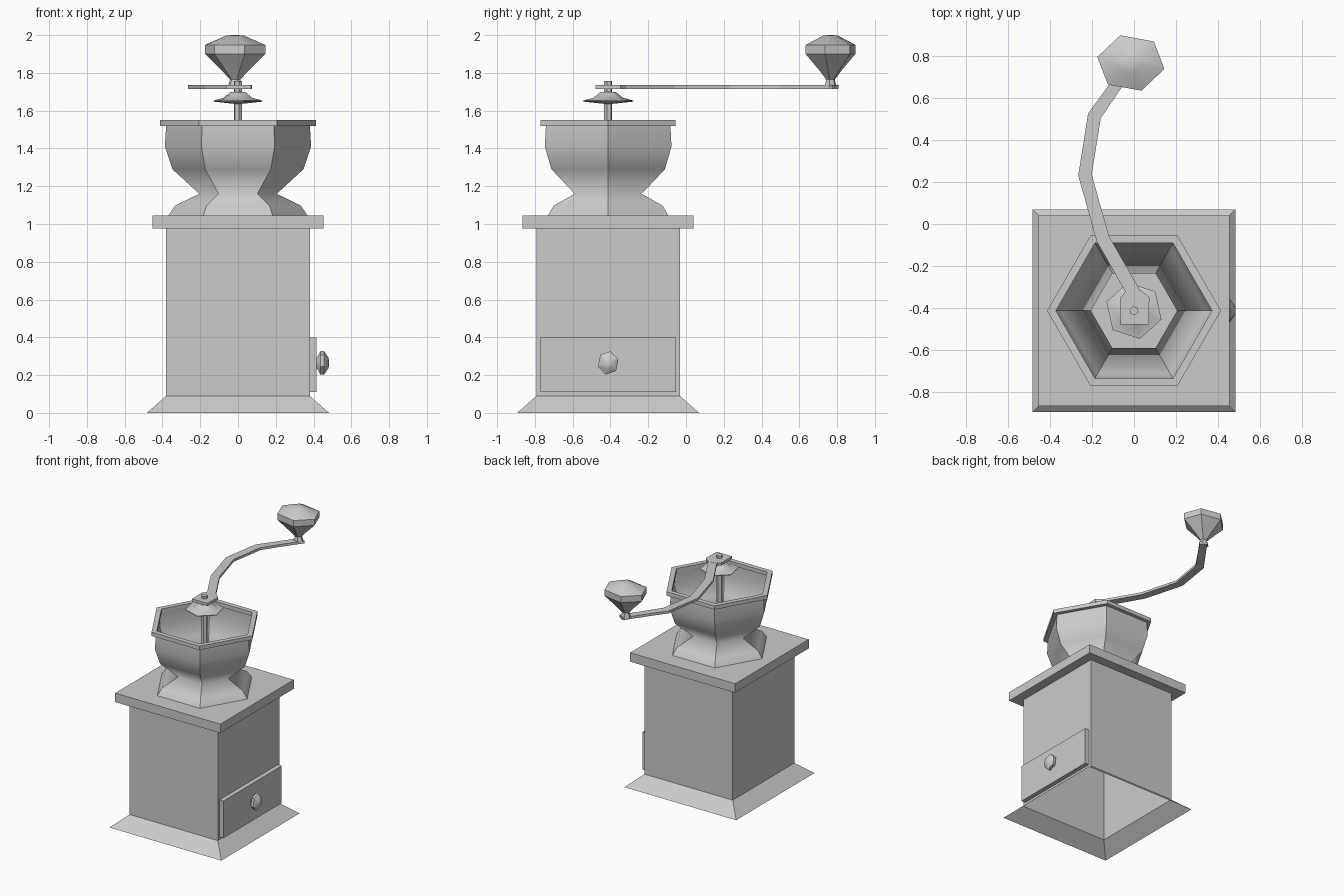
import bpy, bmesh
from math import cos, sin, radians, pi
from mathutils import Vector, Matrix

if "Cube" in bpy.data.objects:
    bpy.data.objects.remove(bpy.data.objects["Cube"])

CY = -0.412          # centre line of the mill body


def finish(name, bm, smooth=None):
    bmesh.ops.recalc_face_normals(bm, faces=bm.faces[:])
    me = bpy.data.meshes.new(name)
    bm.to_mesh(me)
    bm.free()
    ob = bpy.data.objects.new(name, me)
    bpy.context.collection.objects.link(ob)
    if smooth:
        bpy.context.view_layer.objects.active = ob
        ob.select_set(True)
        bpy.ops.object.shade_smooth_by_angle(angle=radians(smooth))
        ob.select_set(False)
    return ob


def lathe(name, profile, centre, n=6, phase=0, scale=(1, 1), caps=(True, True),
          closed=False, to_x=False, smooth=None, ridges=False):
    """Few-sided turned part: profile is (radius, height) from bottom to top."""
    bm = bmesh.new()
    rings = [[bm.verts.new((r * scale[0] * cos(radians(phase) + 2 * pi * i / n),
                            r * scale[1] * sin(radians(phase) + 2 * pi * i / n), z))
              for i in range(n)] for r, z in profile]
    pairs = list(zip(rings, rings[1:]))
    if closed:
        pairs.append((rings[-1], rings[0]))
    for a, b in pairs:
        for i in range(n):
            j = (i + 1) % n
            bm.faces.new((a[i], a[j], b[j], b[i]))
    for ring, cap in zip((rings[0], rings[-1]), caps):
        if cap and not closed:
            bm.faces.new(ring)
    if ridges:       # smooth along the profile, sharp along the corners
        for f in bm.faces:
            f.smooth = True
        for e in bm.edges:
            if abs(e.verts[0].co.z - e.verts[1].co.z) > 1e-4:
                e.smooth = False
    if to_x:
        bm.transform(Matrix.Rotation(pi / 2, 4, 'Y'))
    bm.transform(Matrix.Translation(centre))
    return finish(name, bm, smooth)


def box(name, lo, hi):
    bm = bmesh.new()
    bmesh.ops.create_cube(bm, size=1)
    lo, hi = Vector(lo), Vector(hi)
    for v in bm.verts:
        v.co = (lo + hi) / 2 + v.co * (hi - lo)
    return finish(name, bm)


def prism(name, outline, z0, z1):
    bm = bmesh.new()
    f = bm.faces.new([bm.verts.new((x, y, z0)) for x, y in outline])
    new = bmesh.ops.extrude_face_region(bm, geom=[f], use_keep_orig=True)['geom']
    bmesh.ops.translate(bm, vec=(0, 0, z1 - z0),
                        verts=[g for g in new if isinstance(g, bmesh.types.BMVert)])
    return finish(name, bm)


# Square body: flared skirt and hollow case, open underneath
D = 2 ** 0.5
lathe("base_skirt", [(0.482 * D, 0), (0.38 * D, 0.09)], (0, CY, 0), 4, 45,
      caps=(False, False))
lathe("case", [(0.38 * D, 0.09), (0.38 * D, 0.98)], (0, CY, 0), 4, 45,
      caps=(False, False))
box("case_lid", (-0.453, CY - 0.453, 0.975), (0.453, CY + 0.453, 1.045))

# Drawer front and its knob on the right side
box("drawer_front", (0.375, CY - 0.358, 0.11), (0.415, CY + 0.358, 0.40))
lathe("drawer_knob", [(0.025, 0.41), (0.035, 0.422), (0.063, 0.436), (0.063, 0.456),
                      (0.03, 0.478), (0.012, 0.482)],
      (0, CY, 0.265), phase=-12, scale=(1, 0.9), to_x=True, smooth=30)

# Hexagonal hopper: waisted thin bowl with a thick rim
lathe("hopper", [(0.368, 1.045), (0.333, 1.097), (0.205, 1.16), (0.347, 1.29),
                 (0.387, 1.41), (0.38, 1.53)],
      (0, CY, 0), caps=(False, False), ridges=True)
lathe("hopper_rim", [(0.413, 1.52), (0.413, 1.55), (0.371, 1.55), (0.371, 1.52)],
      (0, CY, 0), closed=True)

# Shaft and dust cap
lathe("crank_shaft", [(0.022, 1.04), (0.022, 1.756)], (0, CY, 0), phase=-18)
lathe("shaft_cap", [(0.02, 1.636), (0.137, 1.648), (0.137, 1.653), (0.08, 1.668),
                    (0.04, 1.70)],
      (0, CY, 0), phase=-18, smooth=30)

# Bent crank arm: flat bar following a centre path, with end plate on the shaft
path = [Vector(p) for p in [(0.02, -0.37), (-0.005, -0.32), (-0.148, -0.07), (-0.233, 0.233),
                            (-0.188, 0.514), (-0.08, 0.667), (0.008, 0.79)]]
left, right = [], []
for i, p in enumerate(path):
    t = (path[min(i + 1, len(path) - 1)] - path[max(i - 1, 0)]).normalized()
    side = Vector((-t.y, t.x)) * (0.032 if 0 < i < 5 else 0.028)
    left.append(p + side)
    right.append(p - side)
prism("crank_arm", right + left[::-1], 1.716, 1.735)
prism("crank_plate", [(-0.063, -0.478), (0.07, -0.478), (0.073, -0.348), (0.035, -0.315),
                      (-0.035, -0.315), (-0.063, -0.348)], 1.715, 1.736)

# Faceted crank knob
lathe("crank_knob", [(0.25, 1.725), (0.17, 1.765), (0.23, 1.775), (0.40, 1.805),
                     (0.62, 1.84), (1, 1.90), (1, 1.948), (0.30, 1.997), (0.1, 2.0)],
      (-0.015, 0.765, 0), phase=-12, scale=(0.163, 0.138), smooth=30)
